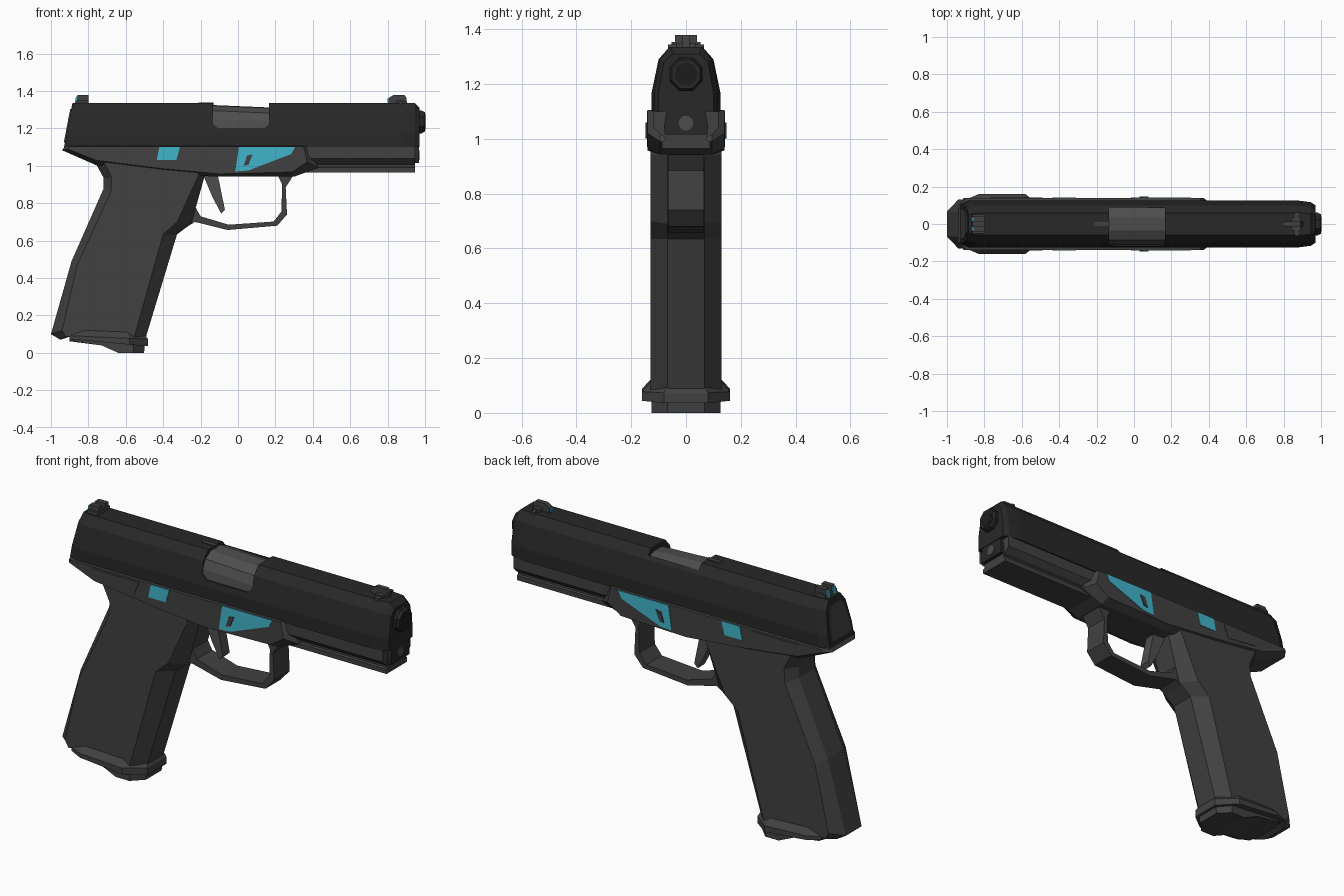
import bpy, bmesh, math
from mathutils import Vector


def material(name, rgb):
    m = bpy.data.materials.new(name)
    m.diffuse_color = (*rgb, 1)
    return m


DARK = material("slide black", (0.021, 0.021, 0.021))
GREY = material("frame grey", (0.053, 0.053, 0.053))
STEEL = material("barrel grey", (0.075, 0.075, 0.075))
BLUE = material("accent cyan", (0.055, 0.46, 0.60))
BLACK = material("bore black", (0.012, 0.012, 0.012))


def loft(name, rings, mat):
    """Skin a list of equal-length closed rings and cap both ends."""
    bm = bmesh.new()
    vs = [[bm.verts.new(p) for p in r] for r in rings]
    n = len(vs[0])
    for a, b in zip(vs, vs[1:]):
        for i in range(n):
            bm.faces.new((a[i], a[(i + 1) % n], b[(i + 1) % n], b[i]))
    bm.faces.new(vs[0])
    bm.faces.new(vs[-1])
    bmesh.ops.recalc_face_normals(bm, faces=bm.faces)
    me = bpy.data.meshes.new(name)
    bm.to_mesh(me)
    bm.free()
    me.materials.append(mat)
    ob = bpy.data.objects.new(name, me)
    bpy.context.collection.objects.link(ob)
    return ob


def plate(name, pts, y0, y1, mat):
    """Extrude an x-z profile from y0 to y1."""
    return loft(name, [[(x, y, z) for x, z in pts] for y in (y0, y1)], mat)


def chamfered(name, mid, mid_w, side, side_w, mat):
    """Symmetric body: wide silhouette in the middle, smaller one at each side."""
    layers = [(-side_w, side), (-mid_w, mid), (mid_w, mid), (side_w, side)]
    return loft(name, [[(x, y, z) for x, z in p] for y, p in layers], mat)


def section(half, fx, ys=1.0, zmap=lambda z: z):
    """Mirrored y-z section; fx gives x from z."""
    full = half + [(-y, z) for y, z in reversed(half)]
    return [(fx(z), y * ys, zmap(z)) for y, z in full]


def box(name, x, y, z, mat):
    return plate(name, [(x[0], z[0]), (x[1], z[0]), (x[1], z[1]), (x[0], z[1])], y[0], y[1], mat)


def rod(name, x0, x1, z, r, n, mat, r1=None):
    ring = lambda x, q: [(x, q * math.cos(math.tau * (i + .5) / n), z + q * math.sin(math.tau * (i + .5) / n))
                         for i in range(n)]
    return loft(name, [ring(x0, r), ring(x1, r1 or r)], mat)


# slide: sections swept along the barrel axis, slanted rear, tapered nose
S = [(0.125, 1.10), (0.125, 1.17), (0.10, 1.29), (0.06, 1.335)]
slant = lambda x: (lambda z: x + 0.19 * (z - 1.1))
slide = loft("slide", [
    section(S, slant(-0.93), 0.82),
    section(S, slant(-0.885)),
    section(S, lambda z: 0.88),
    section(S, lambda z: 0.945, 0.93),
    section(S, lambda z: 0.97, 0.80, lambda z: min(z, 1.31) if z > 1.3 else z - 0.01 * (z > 1.2)),
], DARK)

# ejection port cut open to the front side and the top
cutter = plate("port_cutter", [(-0.135, 1.5), (-0.135, 1.225), (-0.105, 1.2), (0.14, 1.2),
                               (0.165, 1.225), (0.165, 1.5)], -0.3, 0.085, DARK)
mod = slide.modifiers.new("port", 'BOOLEAN')
mod.object, mod.operation, mod.solver = cutter, 'DIFFERENCE', 'EXACT'
bpy.context.view_layer.objects.active = slide
bpy.ops.object.modifier_apply(modifier=mod.name)
bpy.data.objects.remove(cutter)

# slide details
H = [(-0.112, 1.19), (-0.105, 1.25), (-0.085, 1.295), (-0.035, 1.322), (0.035, 1.325), (0.087, 1.305), (0.087, 1.19)]
loft("barrel_hood", [[(-0.137, y, z) for y, z in H],
                     [(0.167, y, z - 0.013 * (z > 1.2)) for y, z in H]], STEEL)
box("extractor", (-0.21, -0.13), (-0.012, 0.012), (1.32, 1.339), GREY)
R = [(0.085, 1.125), (0.085, 1.18), (0.068, 1.27), (0.045, 1.305)]
loft("rear_plate", [section(R, slant(-0.936)), section(R, slant(-0.92))], GREY)

# muzzle
rod("barrel", 0.93, 0.985, 1.235, 0.066, 8, DARK)
rod("barrel_crown", 0.98, 1.0, 1.235, 0.066, 8, DARK, 0.056)
rod("bore", 0.99, 1.002, 1.235, 0.042, 16, BLACK)
G = [(0.078, 1.015), (0.08, 1.045), (0.07, 1.11)]
loft("guide_block", [section(G, lambda z: 0.88), section(G, lambda z: 0.967)], DARK)
rod("guide_rod", 0.95, 0.971, 1.057, 0.027, 12, STEEL)

# sights
plate("rear_sight_base", [(-0.868, 1.325), (-0.80, 1.325), (-0.80, 1.352), (-0.863, 1.352)], -0.052, 0.052, GREY)
for s, side in ((-1, "front"), (1, "back")):
    plate("rear_sight_post_" + side, [(-0.863, 1.35), (-0.80, 1.35), (-0.80, 1.378), (-0.857, 1.378)],
          s * 0.012, s * 0.04, GREY)
    plate("rear_sight_mark_" + side, [(-0.872, 1.335), (-0.862, 1.335), (-0.857, 1.37), (-0.866, 1.37)],
          s * 0.014, s * 0.038, BLUE)
plate("front_sight", [(0.805, 1.325), (0.905, 1.325), (0.90, 1.365), (0.89, 1.378), (0.83, 1.378), (0.805, 1.362)],
      -0.013, 0.013, GREY)
box("front_sight_base", (0.845, 0.89), (-0.035, 0.035), (1.325, 1.35), GREY)
box("front_sight_bar", (0.86, 0.88), (-0.065, 0.065), (1.318, 1.343), GREY)
box("front_sight_mark", (0.798, 0.806), (-0.008, 0.008), (1.338, 1.36), BLUE)

# frame
chamfered("frame",
          [(-0.925, 1.107), (-0.94, 1.083), (-0.75, 1.0), (-0.4, 0.965), (-0.13, 0.942), (0.30, 0.942),
           (0.43, 0.99), (0.38, 1.107)], 0.095,
          [(-0.90, 1.104), (-0.91, 1.09), (-0.76, 1.03), (-0.4, 0.985), (-0.1, 0.957), (0.29, 0.967),
           (0.37, 1.02), (0.35, 1.104)], 0.14, GREY)
D = [(0.088, 0.965), (0.088, 0.99), (0.076, 0.994), (0.076, 1.006), (0.09, 1.012), (0.118, 1.04), (0.118, 1.102)]
loft("dust_cover", [section(D, lambda z: 0.2), section(D, lambda z: 0.947)], GREY)

# panels and levers on both sides of the frame
for s, side in ((-1, "front"), (1, "back")):
    plate("small_panel_" + side, [(-0.42, 1.102), (-0.31, 1.102), (-0.33, 1.03), (-0.435, 1.03)],
          s * 0.136, s * 0.143, BLUE)
    plate("large_panel_" + side, [(0.005, 1.102), (0.305, 1.102), (0.285, 1.063), (0.055, 0.975), (-0.015, 0.97)],
          s * 0.136, s * 0.143, BLUE)
    plate("panel_lever_" + side, [(0.03, 1.0), (0.055, 1.005), (0.078, 1.06), (0.048, 1.055)],
          s * 0.136, s * 0.148, GREY)
    plate("thumb_rest_" + side, [(-0.77, 1.095), (-0.49, 1.095), (-0.52, 1.022), (-0.70, 1.042)],
          s * 0.136, s * 0.143, GREY)

# grip with chamfered front strap and back strap
chamfered("grip",
          [(-0.77, 1.03), (-0.718, 0.935), (-0.72, 0.875), (-0.89, 0.49), (-1.0, 0.10), (-0.95, 0.07),
           (-0.91, 0.09), (-0.50, 0.06), (-0.326, 0.634), (-0.25, 0.69), (-0.18, 0.94), (-0.17, 1.03)], 0.067,
          [(-0.72, 1.03), (-0.675, 0.935), (-0.68, 0.86), (-0.86, 0.47), (-0.94, 0.12), (-0.92, 0.085),
           (-0.89, 0.09), (-0.56, 0.065), (-0.40, 0.634), (-0.325, 0.70), (-0.215, 0.94), (-0.20, 1.03)], 0.13, GREY)

# flared magazine base
plan = [(-0.90, 0.13), (-0.83, 0.16), (-0.58, 0.16), (-0.482, 0.08)]
plan += [(x, -y) for x, y in reversed(plan)]
drop = lambda x: 0.09 * (x + 0.9)
loft("magazine_flare", [
    [(x, y, 0.073 - drop(x)) for x, y in plan],
    [(x, y, 0.092 - drop(x) * 0.5) for x, y in plan],
    [(-0.7 + (x + 0.7) * 0.9, y * 0.8, 0.125 - drop(x) * 0.4) for x, y in plan]], GREY)
chamfered("magazine_base",
          [(-0.90, 0.09), (-0.90, 0.062), (-0.73, 0.04), (-0.63, 0.0), (-0.502, 0.0), (-0.495, 0.08)], 0.067,
          [(-0.88, 0.09), (-0.88, 0.062), (-0.73, 0.04), (-0.64, 0.0), (-0.56, 0.0), (-0.56, 0.08)], 0.125, GREY)

# trigger guard and trigger
plate("trigger_guard", [(-0.28, 0.67), (-0.23, 0.70), (-0.055, 0.657), (0.21, 0.68), (0.262, 0.74), (0.255, 0.885),
                        (0.30, 0.955), (0.21, 0.955), (0.236, 0.90), (0.232, 0.755), (0.19, 0.702),
                        (-0.05, 0.685), (-0.20, 0.73), (-0.24, 0.80)], -0.066, 0.066, GREY)
plate("trigger", [(-0.19, 0.96), (-0.11, 0.96), (-0.07, 0.765), (-0.09, 0.745), (-0.135, 0.83)], -0.03, 0.03, STEEL)

# centre the bore tip inside the 2 unit length
for ob in bpy.data.objects:
    if ob.name == "bore":
        ob.location = Vector((-0.002, 0, 0))
        ob.scale = (1.0015, 1, 1)
